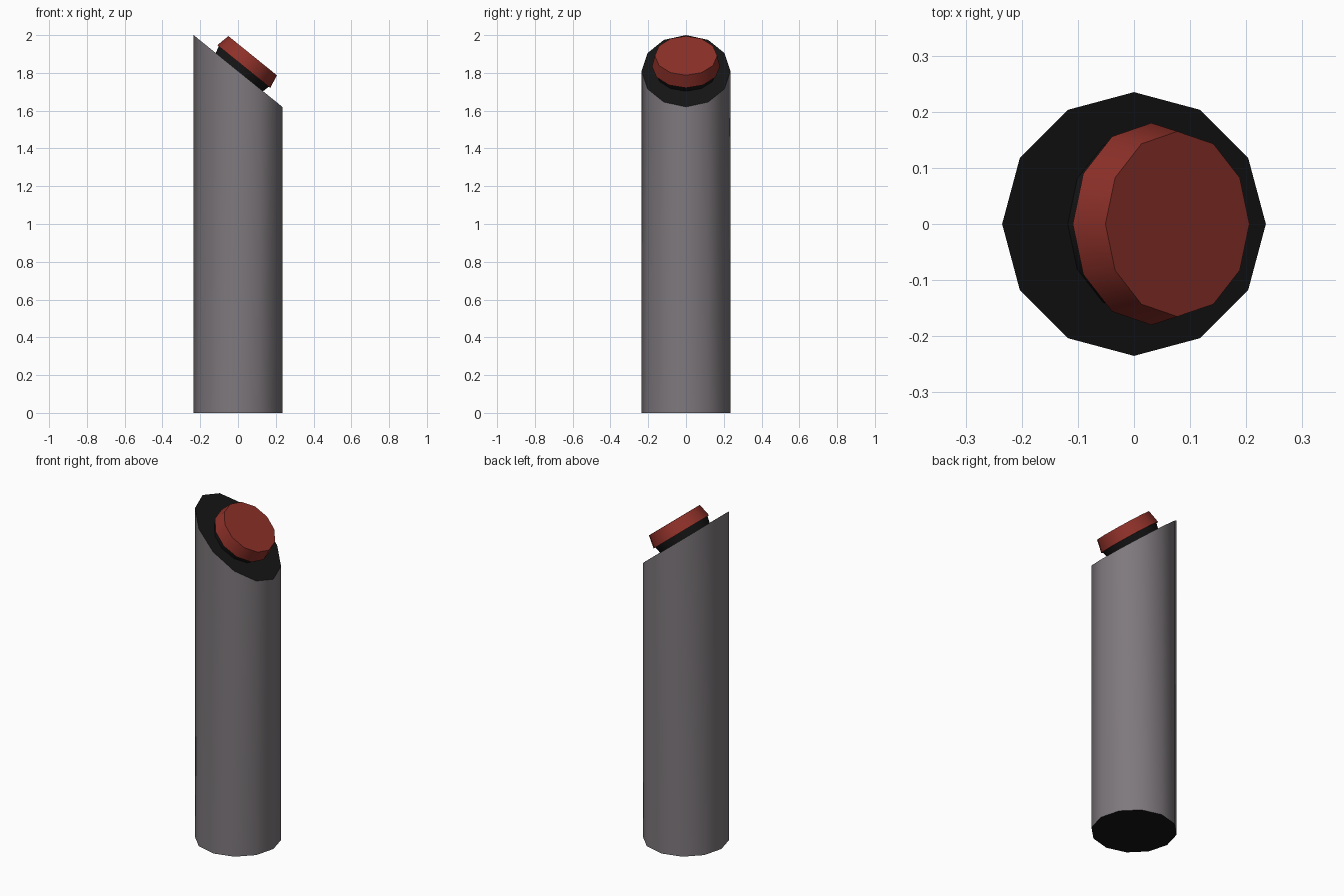
import bpy, bmesh, math
from mathutils import Matrix

if "Cube" in bpy.data.objects:
    bpy.data.objects.remove(bpy.data.objects["Cube"])

SIDES = 12
TILT = math.atan2(0.38, 0.47)


def material(name, rgb):
    m = bpy.data.materials.new(name)
    m.diffuse_color = (*rgb, 1)
    m.use_nodes = True
    m.node_tree.nodes["Principled BSDF"].inputs["Base Color"].default_value = m.diffuse_color
    return m


grey = material("post_grey", (0.21, 0.19, 0.205))
black = material("black", (0.008, 0.008, 0.008))
red = material("button_red", (0.27, 0.03, 0.022))


def lathe(name, profile, side_mat, cap_mat, shape=None):
    """Twelve-sided solid from (radius, height) rings with capped ends."""
    bm = bmesh.new()
    rings = []
    for r, z in profile:
        rings.append([bm.verts.new((r * math.cos(a), r * math.sin(a), z))
                      for a in (2 * math.pi * i / SIDES for i in range(SIDES))])
    for lo, hi in zip(rings, rings[1:]):
        for i in range(SIDES):
            j = (i + 1) % SIDES
            bm.faces.new((lo[i], lo[j], hi[j], hi[i]))
    for cap in (rings[0][::-1], rings[-1]):
        bm.faces.new(cap).material_index = 1
    if shape:
        shape(bm, rings)
    me = bpy.data.meshes.new(name)
    bm.to_mesh(me)
    bm.free()
    me.materials.append(side_mat)
    me.materials.append(cap_mat)
    ob = bpy.data.objects.new(name, me)
    bpy.context.collection.objects.link(ob)
    bpy.ops.object.select_all(action='DESELECT')
    ob.select_set(True)
    bpy.context.view_layer.objects.active = ob
    bpy.ops.object.shade_smooth_by_angle(angle=math.radians(35))
    return ob


# Post with a slanted top
def slant(bm, rings):
    for v in rings[-1]:
        v.co.z -= v.co.x * math.tan(TILT)


lathe("post", [(0.235, 0), (0.235, 1.81)], grey, black, slant)

# Collar and push button sitting on the slanted face
seat = Matrix.Translation((0.007, 0, 1.804)) @ Matrix.Rotation(TILT, 4, 'Y')
for name, profile, mat in (
        ("button_collar", [(0.161, 0.0), (0.17, 0.038)], black),
        ("button", [(0.18, 0.038), (0.165, 0.112)], red)):
    lathe(name, profile, mat, mat).matrix_world = seat
